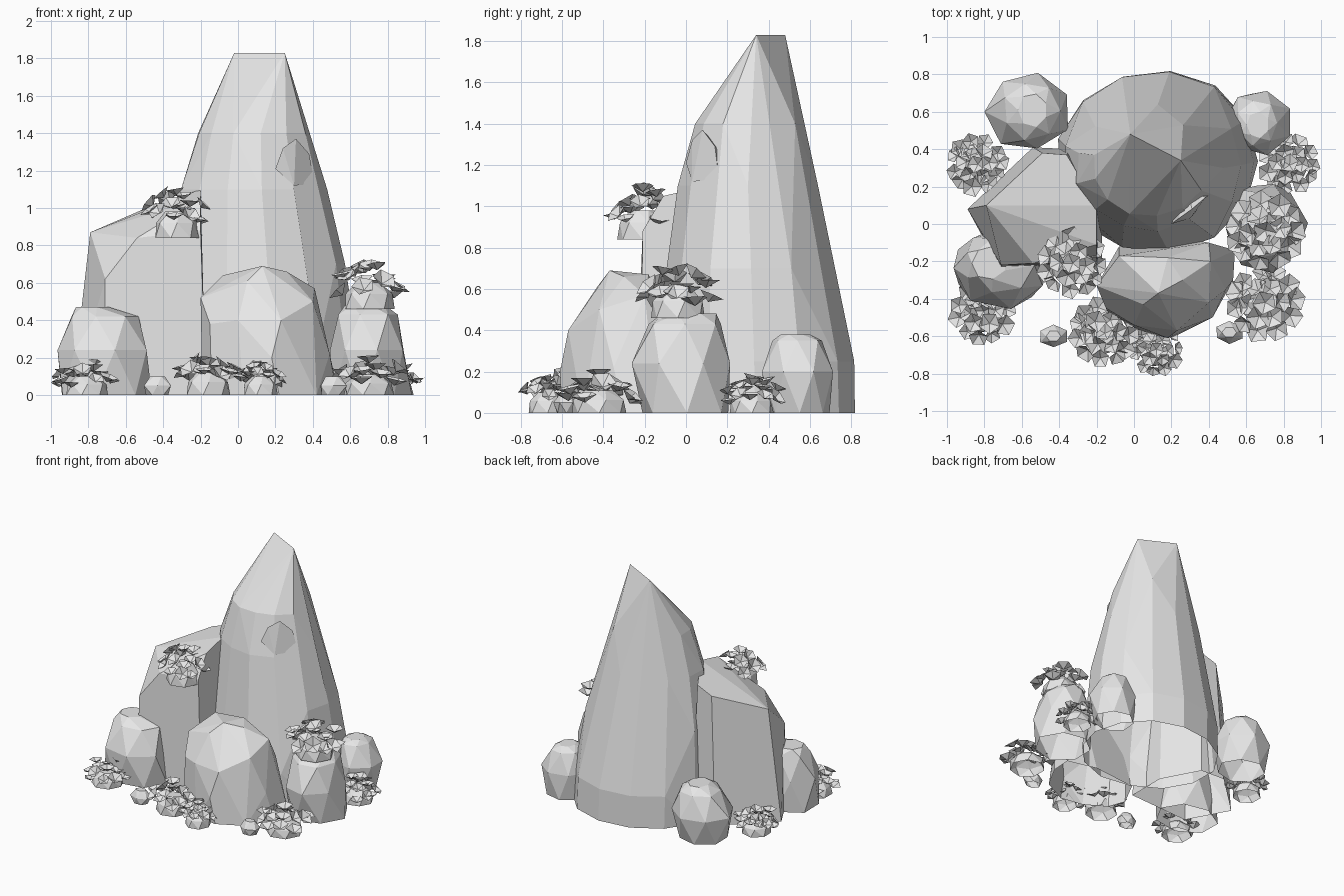
import bpy, bmesh, math, random
from math import cos, sin, pi, radians
from mathutils import Matrix, Vector

random.seed(4)
default_cube = bpy.data.objects.get("Cube")
if default_cube:
    bpy.data.objects.remove(default_cube, do_unlink=True)

stone = bpy.data.materials.new("stone grey")
stone.use_nodes = True
grey = (0.8, 0.8, 0.8, 1)
stone.diffuse_color = grey
stone.node_tree.nodes["Principled BSDF"].inputs["Base Color"].default_value = grey


def finish(name, bm):
    """Turn a bmesh into a flat shaded stone object."""
    mesh = bpy.data.meshes.new(name)
    bm.to_mesh(mesh)
    bm.free()
    mesh.materials.append(stone)
    obj = bpy.data.objects.new(name, mesh)
    bpy.context.collection.objects.link(obj)
    return obj


def add_hull(bm, points, flatten=6):
    """Wrap points in a faceted convex shell, left open underneath."""
    verts = [bm.verts.new(p) for p in points]
    result = bmesh.ops.convex_hull(bm, input=verts)
    loose = set(result["geom_interior"]) | set(result["geom_unused"])
    bmesh.ops.delete(bm, geom=[g for g in loose if isinstance(g, bmesh.types.BMVert)],
                     context="VERTS")
    floor = min(v.co.z for v in bm.verts) + 0.001
    under = [f for f in bm.faces if all(v.co.z < floor for v in f.verts)]
    bmesh.ops.delete(bm, geom=under, context="FACES")
    bmesh.ops.dissolve_limit(bm, angle_limit=radians(flatten),
                             verts=bm.verts[:], edges=bm.edges[:])


def ring(z, left, right, front, back, sides, turn=0.0, jitter=0.04):
    """Slightly irregular ellipse of points inside a bounding rectangle."""
    points = []
    for i in range(sides):
        angle = 2 * pi * (i + turn) / sides
        grow = 1 + random.uniform(-jitter, jitter)
        points.append(Vector(((left + right) / 2 + (right - left) / 2 * cos(angle) * grow,
                              (front + back) / 2 + (back - front) / 2 * sin(angle) * grow, z)))
    return points


def hull_rock(name, points):
    """Rock wrapped directly around its corner points."""
    bm = bmesh.new()
    add_hull(bm, points)
    return finish(name, bm)


def rock(name, levels, sides=8, stagger=0.5, extra=(), jitter=0.05, flatten=9):
    """Rock made from stacked rings: height, left, right, front, back."""
    bm = bmesh.new()
    points = [Vector(p) for p in extra]
    for i, level in enumerate(levels):
        points += ring(*level, sides, turn=stagger * (i % 2), jitter=jitter)
    add_hull(bm, points, flatten)
    return finish(name, bm)


def bush(name, x, y, z, radius, height):
    """Rounded clump covered by cupped five-sided leaves."""
    bm = bmesh.new()
    body = radius * 0.68
    points = []
    for level, width in ((0, 1), (0.3, 0.92), (0.52, 0.5)):
        w = body * width
        points += ring(z + height * level, x - w, x + w, y - w, y + w, 7, turn=level)
    add_hull(bm, points)
    # rows of leaves: count, distance, height, outward tilt
    for count, reach, lift, tilt in ((1, 0, 0.75, 0), (6, 0.42, 0.68, 15), (11, 0.78, 0.48, 24)):
        for i in range(count):
            turn = 2 * pi * (i + random.uniform(-0.2, 0.2)) / count
            lean = radians(tilt + random.uniform(-32, 32))
            size = radius * random.uniform(0.27, 0.35)
            place = Vector((x + cos(turn) * radius * reach, y + sin(turn) * radius * reach,
                            z + height * (lift + random.uniform(-0.2, 0.2))))
            matrix = (Matrix.Translation(place) @ Matrix.Rotation(turn, 4, "Z")
                      @ Matrix.Rotation(lean, 4, "Y")
                      @ Matrix.Rotation(random.uniform(0, pi), 4, "Z")
                      @ Matrix.Rotation(pi, 4, "X"))
            bmesh.ops.create_cone(bm, segments=5, cap_ends=False, radius1=size,
                                  radius2=0, depth=size * 0.6, matrix=matrix)
    bmesh.ops.remove_doubles(bm, verts=bm.verts[:], dist=0.0005)
    return finish(name, bm)


# Tall central peak ending in a slanted ridge
rock("central_peak", [
    (0, -0.41, 0.67, -0.16, 0.83),
    (0.25, -0.40, 0.65, -0.15, 0.81),
    (0.7, -0.37, 0.57, -0.10, 0.73),
    (1.1, -0.31, 0.47, -0.04, 0.64),
    (1.4, -0.22, 0.39, 0.04, 0.57),
], sides=13, stagger=0, jitter=0.025, flatten=4,
    extra=[(-0.02, 0.48, 1.83), (0.25, 0.34, 1.83)])

# Flat stone set almost flush into the peak
hull_rock("embedded_stone", [
    (0.20, 0.0, 1.21), (0.24, 0.03, 1.32), (0.31, 0.08, 1.37), (0.38, 0.14, 1.29),
    (0.41, 0.16, 1.13), (0.30, 0.03, 1.12), (0.28, 0.2, 1.24)])

# Leaning slab with a sloped top
outline = [(-0.89, 0.08), (-0.71, -0.25), (-0.17, -0.22), (-0.17, 0.1), (-0.33, 0.4), (-0.54, 0.41)]
hull_rock("left_slab", [(x, y, 0) for x, y in outline] + [
    (-0.85, 0.09, 0.45), (-0.71, -0.22, 0.62), (-0.54, -0.21, 0.84), (-0.2, -0.21, 0.88),
    (-0.79, 0.1, 0.87), (-0.49, 0.38, 1.0), (-0.36, 0.37, 1.05),
    (-0.2, -0.11, 1.05), (-0.2, 0.1, 1.1)])

# Broad boulder in front of the peak
outline = [(-0.19, -0.33), (-0.14, -0.47), (0.03, -0.57), (0.22, -0.6), (0.42, -0.5),
           (0.53, -0.3), (0.54, -0.14), (0.3, -0.08), (-0.08, -0.12)]
hull_rock("front_boulder", [(x, y, 0) for x, y in outline] + [
    (0.18, -0.61, 0.2), (0.49, -0.35, 0.22), (0.0, -0.54, 0.4), (0.23, -0.57, 0.4),
    (-0.15, -0.45, 0.38), (0.4, -0.42, 0.5), (-0.2, -0.33, 0.52), (0.41, -0.2, 0.57),
    (0.05, -0.43, 0.61), (0.13, -0.37, 0.69), (0.26, -0.3, 0.66), (-0.08, -0.17, 0.64),
    (0.18, -0.18, 0.67), (0.4, -0.1, 0.4)])

# Smaller boulders around the foot
rock("front_right_boulder", [
    (0, -0.96, -0.45, -0.44, -0.02),
    (0.24, -0.96, -0.47, -0.45, -0.02),
    (0.42, -0.90, -0.54, -0.37, -0.07),
    (0.47, -0.87, -0.68, -0.30, -0.12),
], sides=7)
rock("left_boulder", [
    (0, 0.48, 0.92, -0.21, 0.22),
    (0.24, 0.49, 0.91, -0.28, 0.23),
    (0.43, 0.52, 0.86, -0.19, 0.18),
    (0.48, 0.57, 0.80, -0.12, 0.15),
], sides=7)
rock("back_left_boulder", [
    (0, 0.50, 0.82, 0.40, 0.70),
    (0.2, 0.48, 0.86, 0.37, 0.72),
    (0.35, 0.55, 0.77, 0.42, 0.66),
    (0.38, 0.60, 0.72, 0.46, 0.60),
], sides=7)
rock("back_right_boulder", [
    (0, -0.74, -0.38, 0.42, 0.76),
    (0.2, -0.79, -0.34, 0.39, 0.81),
    (0.37, -0.70, -0.40, 0.45, 0.76),
    (0.42, -0.62, -0.46, 0.52, 0.70),
], sides=7)

# Pebbles
for name, x, y in (("right_pebble", -0.43, -0.60), ("left_pebble", 0.51, -0.58)):
    rock(name, [(0, x - 0.06, x + 0.06, y - 0.05, y + 0.05),
                (0.05, x - 0.08, x + 0.08, y - 0.06, y + 0.06),
                (0.1, x - 0.04, x + 0.04, y - 0.03, y + 0.03)], sides=6)

# Leafy clumps on the ground and on the rocks
bush("slab_bush", -0.33, -0.21, 0.84, 0.18, 0.27)
bush("boulder_bush", 0.70, -0.04, 0.46, 0.20, 0.27)
bush("back_right_bush", -0.84, 0.32, 0, 0.16, 0.19)
bush("back_left_bush", 0.83, 0.32, 0, 0.16, 0.19)
bush("front_right_bush", -0.81, -0.47, 0, 0.17, 0.19)
bush("front_left_bush", 0.70, -0.42, 0, 0.20, 0.21)
bush("front_middle_bush", -0.16, -0.58, 0, 0.18, 0.23)
bush("front_low_bush", 0.12, -0.67, 0, 0.14, 0.19)
